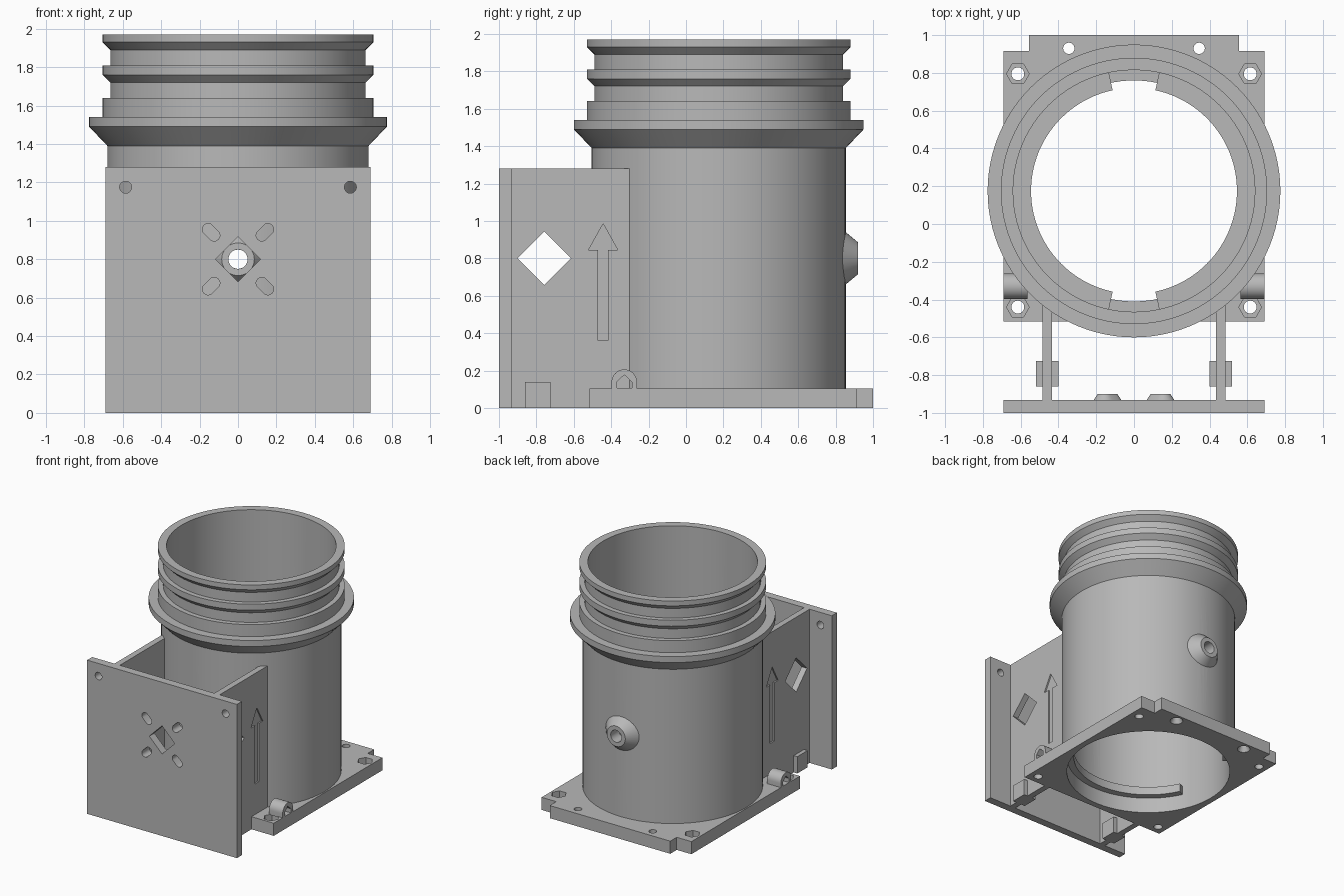
import bpy, bmesh
from math import sin, cos, pi, radians
from mathutils import Matrix

cube = bpy.data.objects.get("Cube")
if cube:
    bpy.data.objects.remove(cube, do_unlink=True)

grey = bpy.data.materials.new("plain grey")
grey.use_nodes = True
grey.diffuse_color = (0.48, 0.48, 0.48, 1)
grey.node_tree.nodes["Principled BSDF"].inputs["Base Color"].default_value = grey.diffuse_color

CY = 0.175                      # tube axis, y
PORT = 0.80                     # port height, z


def finish(name, bm):
    bmesh.ops.recalc_face_normals(bm, faces=bm.faces)
    mesh = bpy.data.meshes.new(name)
    bm.to_mesh(mesh)
    bm.free()
    mesh.materials.append(grey)
    obj = bpy.data.objects.new(name, mesh)
    bpy.context.collection.objects.link(obj)
    return obj


def prism(name, pts, axis, lo, hi, top=None):
    """Extrude an outline along an axis, optionally tapering to a second outline."""
    def place(p, t):
        return {"x": (t, *p), "y": (p[0], t, p[1]), "z": (*p, t)}[axis]
    bm = bmesh.new()
    a = [bm.verts.new(place(p, lo)) for p in pts]
    b = [bm.verts.new(place(p, hi)) for p in (top or pts)]
    bm.faces.new(a)
    bm.faces.new(b)
    for i in range(len(a)):
        j = (i + 1) % len(a)
        bm.faces.new((a[i], a[j], b[j], b[i]))
    return finish(name, bm)


def lathe(name, profile, matrix, start=0, sweep=360, steps=96):
    """Spin a closed (radius, height) profile about z, then place it."""
    bm = bmesh.new()
    a = radians(start)
    vs = [bm.verts.new((r * cos(a), r * sin(a), z)) for r, z in profile]
    face = bm.faces.new(vs)
    if sweep == 360:
        edges = list(face.edges)
        bmesh.ops.delete(bm, geom=[face], context="FACES_ONLY")
        bmesh.ops.spin(bm, geom=edges, axis=(0, 0, 1), cent=(0, 0, 0),
                       angle=2 * pi, steps=steps, use_merge=True)
        bmesh.ops.remove_doubles(bm, verts=bm.verts, dist=0.0001)
    else:
        bmesh.ops.spin(bm, geom=[face], axis=(0, 0, 1), cent=(0, 0, 0),
                       angle=radians(sweep), steps=steps)
        # close the starting end
        bmesh.ops.holes_fill(bm, edges=[e for e in bm.edges if e.is_boundary], sides=0)
    bm.transform(matrix)
    return finish(name, bm)


def rect(x0, x1, y0, y1):
    return [(x0, y0), (x1, y0), (x1, y1), (x0, y1)]


def circle(x, y, r, n=32):
    return [(x + r * cos(2 * pi * i / n), y + r * sin(2 * pi * i / n)) for i in range(n)]


def slot(x, y, half, r, angle, n=10):
    pts = []
    for end in (0, pi):
        cx, cy = x + half * cos(angle + end), y + half * sin(angle + end)
        for i in range(n + 1):
            t = angle + end - pi / 2 + pi * i / n
            pts.append((cx + r * cos(t), cy + r * sin(t)))
    return pts


def cut(obj, cutters):
    """Subtract the cutters, bake the result and remove them."""
    for c in cutters:
        c.hide_render = True
        m = obj.modifiers.new("cut", "BOOLEAN")
        m.operation, m.solver, m.object = "DIFFERENCE", "EXACT", c
    dg = bpy.context.evaluated_depsgraph_get()
    mesh = bpy.data.meshes.new_from_object(obj.evaluated_get(dg))
    obj.modifiers.clear()
    obj.data = mesh
    for c in cutters:
        bpy.data.objects.remove(c, do_unlink=True)
    return obj


def smooth(obj):
    bpy.ops.object.select_all(action="DESELECT")
    obj.select_set(True)
    bpy.context.view_layer.objects.active = obj
    bpy.ops.object.shade_smooth_by_angle(angle=radians(25))


at_axis = Matrix.Translation((0, CY, 0))

# Tube with flange and ridged neck
body = lathe("tube_body", [
    (0.64, 0), (0.68, 0), (0.68, 1.39), (0.775, 1.49), (0.775, 1.54), (0.705, 1.54),
    (0.705, 1.64), (0.665, 1.64), (0.665, 1.72), (0.705, 1.76), (0.705, 1.81),
    (0.665, 1.81), (0.665, 1.89), (0.705, 1.93), (0.705, 1.97), (0.64, 1.97)], at_axis)
cut(body, [prism("port_cutter", circle(0, PORT, 0.05), "y", -1.2, 1.4)])
smooth(body)

# Inner ledge in two halves, and two locking lugs near the bottom
for side, start in (("right", -78), ("left", 102)):
    smooth(lathe("inner_ledge_" + side, [(0.545, 1.22), (0.65, 1.22), (0.65, 1.3), (0.545, 1.3)],
                 at_axis, start, 156, 48))
for side, start in (("front", -155), ("back", 25)):
    smooth(lathe("locking_lug_" + side, [(0.585, 0.13), (0.65, 0.13), (0.65, 0.2), (0.585, 0.2)],
                 at_axis, start, 120, 40))

# Conical ports at front and back
for side, s in (("front", 1), ("back", -1)):
    turn = Matrix.Translation((0, CY, PORT)) @ Matrix.Rotation(s * pi / 2, 4, "X")
    smooth(lathe("port_" + side, [(0.05, 0.65), (0.16, 0.655), (0.085, 0.745), (0.05, 0.745)],
                 turn, steps=40))

# Base plate with nut pockets and screw holes
base = prism("base_plate", [
    (-0.69, -0.515), (0.69, -0.515), (0.69, 0.915), (0.555, 0.915), (0.555, 1),
    (-0.555, 1), (-0.555, 0.915), (-0.69, 0.915)], "z", 0, 0.105)
cutters = [prism("bore_cutter", circle(0, CY, 0.66, 96), "z", -0.1, 0.3)]
for s in (-1, 1):
    for y in (0.795, -0.44):
        cutters.append(prism("nut_cutter", circle(s * 0.615, y, 0.06, 6), "z", 0.05, 0.2))
        cutters.append(prism("screw_cutter", circle(s * 0.615, y, 0.034), "z", -0.1, 0.2))
    cutters.append(prism("screw_cutter", circle(s * 0.345, 0.93, 0.03), "z", -0.1, 0.2))
    cutters.append(prism("sink_cutter", circle(s * 0.345, 0.93, 0.055), "z", -0.01, 0.04,
                         circle(s * 0.345, 0.93, 0.03)))
smooth(cut(base, cutters))

# Front plate with diamond window, slots and screw holes
front = prism("front_plate", rect(-0.69, 0.69, 0, 1.28), "y", -1, -0.933)
cutters = [prism("window_cutter", circle(0, PORT, 0.117, 4), "y", -1.1, -0.8)]
for s in (-1, 1):
    cutters.append(prism("screw_cutter", circle(s * 0.585, 1.175, 0.031), "y", -1.1, -0.8))
    for t in (-1, 1):
        spot = (s * 0.14, PORT + t * 0.14)
        angle = s * t * pi / 4
        cutters.append(prism("slot_cutter", slot(*spot, 0.022, 0.03, angle), "y", -1.1, -0.8))
        boss = prism("slot_boss", slot(*spot, 0.022, 0.06, angle), "y", -0.934, -0.9,
                     slot(*spot, 0.022, 0.037, angle))
        cut(boss, [prism("slot_cutter", slot(*spot, 0.022, 0.03, angle), "y", -1.1, -0.8)])
        smooth(boss)
smooth(cut(front, cutters))

# Side ribs with window and engraved arrow, rib feet, cable loops
for side, s in (("right", -1), ("left", 1)):
    rib = prism("side_rib_" + side, rect(-0.934, -0.297, 0, 1.28), "x", s * 0.435, s * 0.485)
    ay = -0.443
    arrow = [(ay - 0.027, 0.36), (ay + 0.027, 0.36), (ay + 0.027, 0.845), (ay + 0.078, 0.845),
             (ay, 0.985), (ay - 0.078, 0.845), (ay - 0.027, 0.845)]
    cut(rib, [prism("window_cutter", circle(-0.757, PORT, 0.143, 4), "x", s * 0.3, s * 0.6),
              prism("arrow_cutter", arrow, "x", s * 0.473, s * 0.6)])
    prism("rib_foot_" + side, rect(-0.86, -0.725, 0, 0.14), "x", s * 0.4, s * 0.518)
    arch = [(-0.33 + 0.068 * cos(pi * i / 16), 0.138 + 0.068 * sin(pi * i / 16)) for i in range(17)]
    loop = prism("cable_loop_" + side, arch + [(-0.398, 0.1), (-0.262, 0.1)],
                 "x", s * 0.565, s * 0.69)
    hole = [(-0.37, 0.106), (-0.29, 0.106), (-0.29, 0.14), (-0.33, 0.177), (-0.37, 0.14)]
    smooth(cut(loop, [prism("loop_cutter", hole, "x", s * 0.5, s * 0.8)]))
